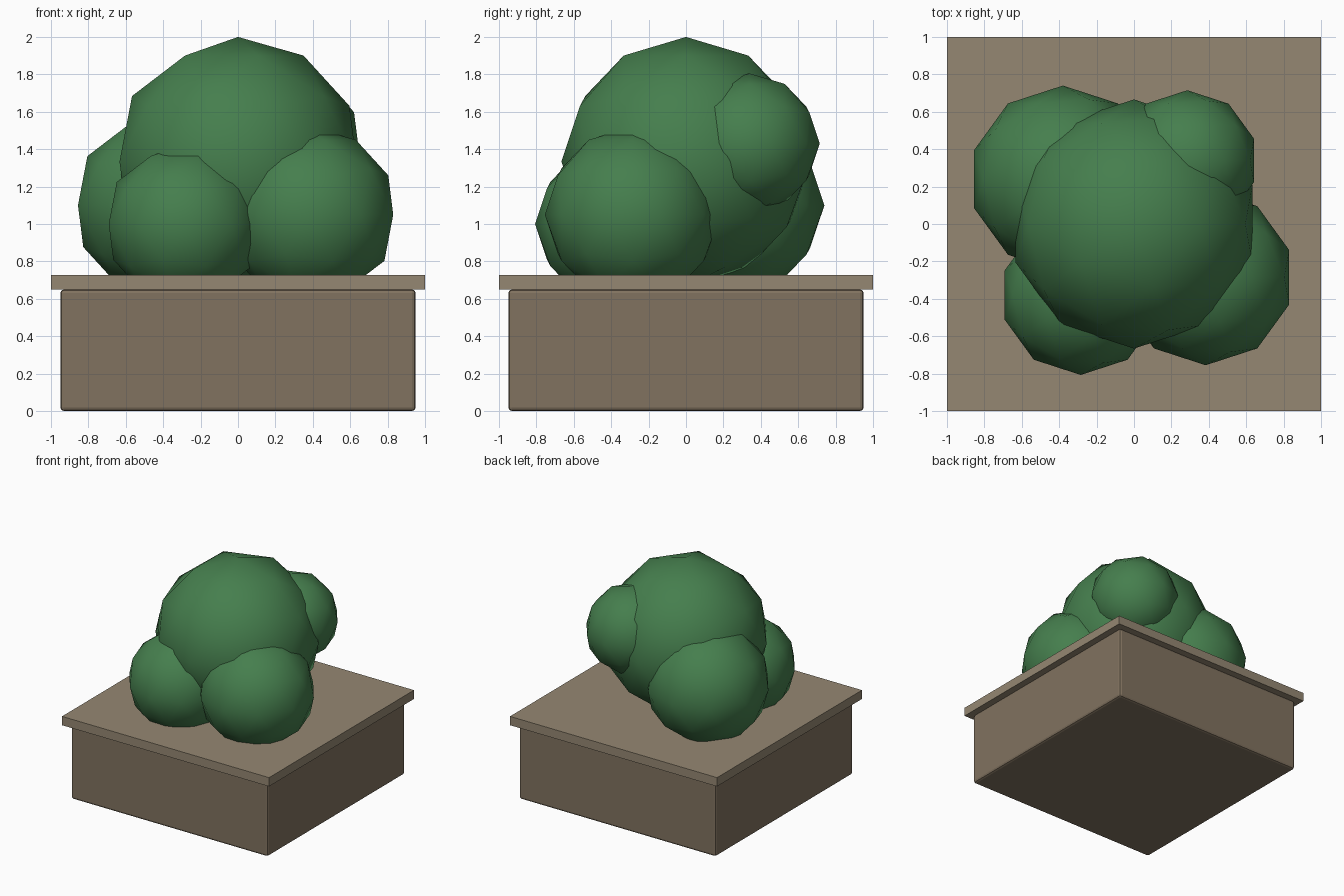
import bpy

if "Cube" in bpy.data.objects:
    bpy.data.objects.remove(bpy.data.objects["Cube"])


def material(name, rgb):
    mat = bpy.data.materials.new(name)
    mat.diffuse_color = (*rgb, 1)
    mat.use_nodes = True
    mat.node_tree.nodes["Principled BSDF"].inputs["Base Color"].default_value = mat.diffuse_color
    return mat


stone = material("stone", (0.22, 0.17, 0.115))
stone_rim = material("stone_rim", (0.30, 0.245, 0.17))
leaf = material("leaf", (0.06, 0.21, 0.075))


def block(name, width, z0, z1, mat, bevel=0):
    bpy.ops.mesh.primitive_cube_add(size=1, location=(0, 0, (z0 + z1) / 2))
    ob = bpy.context.object
    ob.name = name
    ob.scale = (width, width, z1 - z0)
    bpy.ops.object.transform_apply(location=False, rotation=False, scale=True)
    ob.data.materials.append(mat)
    if bevel:
        mod = ob.modifiers.new("bevel", "BEVEL")
        mod.width = bevel
        mod.segments = 2
    return ob


def foliage(name, center, radius):
    bpy.ops.mesh.primitive_ico_sphere_add(subdivisions=2, radius=radius, location=center)
    ob = bpy.context.object
    ob.name = name
    ob.data.materials.append(leaf)
    bpy.ops.object.shade_smooth()


# Square planter with an overhanging slab
block("planter_box", 1.9, 0, 0.65, stone, bevel=0.02)
block("planter_slab", 2.0, 0.65, 0.727, stone_rim)

# Shrub: one large clump surrounded by four smaller ones
foliage("shrub_main", (0, 0, 1.334), 0.666)
foliage("shrub_front_right", (0.383, -0.285, 1.05), 0.47)
foliage("shrub_front_left", (-0.285, -0.38, 1.0), 0.427)
foliage("shrub_back_left", (-0.38, 0.24, 1.1), 0.5)
foliage("shrub_back_right", (0.285, 0.34, 1.43), 0.375)
